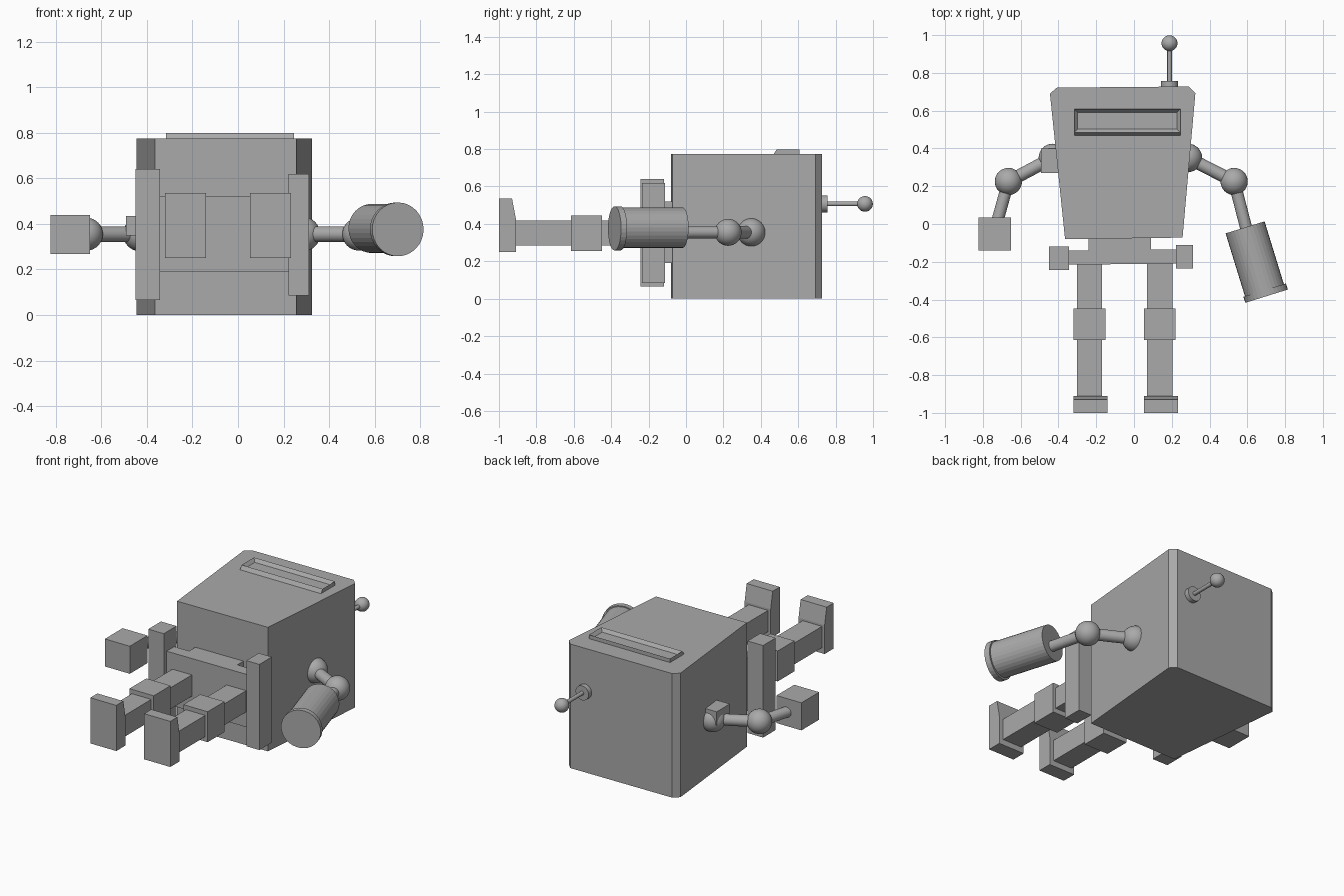
import bpy, bmesh
from mathutils import Vector

if "Cube" in bpy.data.objects:
    bpy.data.objects.remove(bpy.data.objects["Cube"])

gray = bpy.data.materials.new("robot gray")
gray.diffuse_color = (0.4, 0.4, 0.4, 1)
gray.use_nodes = True
gray.node_tree.nodes["Principled BSDF"].inputs["Base Color"].default_value = gray.diffuse_color


def finish(name, bm, smooth=False):
    bmesh.ops.recalc_face_normals(bm, faces=bm.faces)
    me = bpy.data.meshes.new(name)
    bm.to_mesh(me)
    bm.free()
    me.materials.append(gray)
    ob = bpy.data.objects.new(name, me)
    bpy.context.collection.objects.link(ob)
    if smooth:
        bpy.ops.object.select_all(action='DESELECT')
        ob.select_set(True)
        bpy.context.view_layer.objects.active = ob
        bpy.ops.object.shade_smooth_by_angle()
    return ob


def extrude_outline(points, vec):
    bm = bmesh.new()
    face = bm.faces.new([bm.verts.new(p) for p in points])
    ext = bmesh.ops.extrude_face_region(bm, geom=[face], use_keep_orig=True)
    moved = [g for g in ext["geom"] if isinstance(g, bmesh.types.BMVert)]
    bmesh.ops.translate(bm, verts=moved, vec=vec)
    bmesh.ops.recalc_face_normals(bm, faces=bm.faces)
    return bm


def plan_prism(name, outline, z0, z1):
    return finish(name, extrude_outline([(x, y, z0) for x, y in outline], (0, 0, z1 - z0)))


def box(name, x0, x1, y0, y1, z0, z1):
    return plan_prism(name, [(x0, y0), (x1, y0), (x1, y1), (x0, y1)], z0, z1)


def ball(name, loc, r):
    bm = bmesh.new()
    bmesh.ops.create_uvsphere(bm, u_segments=32, v_segments=16, radius=r)
    bmesh.ops.translate(bm, verts=bm.verts, vec=loc)
    return finish(name, bm, True)


def rod(name, a, b, r, smooth=True):
    a, b = Vector(a), Vector(b)
    bm = bmesh.new()
    bmesh.ops.create_cone(bm, cap_ends=True, segments=32, radius1=r, radius2=r, depth=(b - a).length)
    bm.transform((b - a).to_track_quat('Z', 'Y').to_matrix().to_4x4())
    bmesh.ops.translate(bm, verts=bm.verts, vec=(a + b) / 2)
    return finish(name, bm, smooth)


# Tapered body with clipped shoulder corners
plan_prism("body", [(-0.365, -0.08), (0.257, -0.072), (0.325, 0.693), (0.29, 0.728),
                    (-0.408, 0.722), (-0.445, 0.69)], 0, 0.775)

# Visor frame: sloped lower lip and sunken slot
bm = extrude_outline([(-0.315, y, z) for y, z in
                      [(0.468, 0.773), (0.485, 0.799), (0.608, 0.799), (0.608, 0.773)]], (0.56, 0, 0))
top = max(bm.faces, key=lambda f: f.calc_center_median().z)
bmesh.ops.inset_region(bm, faces=[top], thickness=0.024)
bmesh.ops.translate(bm, verts=list(top.verts), vec=(0, 0, -0.02))
finish("visor", bm)

# Hips and hip plates
plan_prism("hips", [(-0.345, -0.215), (0.23, -0.21), (0.23, -0.135), (0.09, -0.135), (0.09, -0.07),
                    (-0.24, -0.07), (-0.24, -0.14), (-0.345, -0.14)], 0.19, 0.52)
box("left_hip_plate", -0.45, -0.343, -0.243, -0.118, 0.065, 0.64)
box("right_hip_plate", 0.222, 0.312, -0.235, -0.112, 0.085, 0.62)

# Legs, knees and wedge feet
for side, cx in (("left", -0.236), ("right", 0.137)):
    box(side + "_leg", cx - 0.067, cx + 0.067, -0.93, -0.2, 0.285, 0.418)
    box(side + "_knee", cx - 0.084, cx + 0.084, -0.615, -0.448, 0.255, 0.445)
    foot = [(-1.0, 0.25), (-0.91, 0.25), (-0.91, 0.43), (-0.93, 0.535), (-1.0, 0.535)]
    finish(side + "_foot", extrude_outline([(cx - 0.085, y, z) for y, z in foot], (0.18, 0, 0)))

# Arms
ZA = 0.355
arms = (("left", (-0.43, 0.35, ZA), (-0.665, 0.225, ZA), (-0.722, 0.02, ZA)),
        ("right", (0.286, 0.35, ZA), (0.53, 0.225, ZA), (0.596, -0.03, ZA)))
for side, shoulder, elbow, wrist in arms:
    ball(side + "_shoulder", shoulder, 0.075)
    ball(side + "_elbow", elbow, 0.072)
    rod(side + "_upper_arm", shoulder, elbow, 0.034)
    rod(side + "_forearm", elbow, wrist, 0.032)
box("left_shoulder_block", -0.492, -0.37, 0.27, 0.4, 0.35, 0.435)
box("left_hand", -0.822, -0.65, -0.14, 0.035, 0.268, 0.44)

# Cannon on the right arm, with a rim at its end
rod("cannon", (0.588, -0.018, 0.38), (0.695, -0.365, 0.38), 0.108, False)
rod("cannon_rim", (0.692, -0.35, 0.376), (0.702, -0.382, 0.376), 0.118, False)

# Antenna
rod("antenna_base", (0.188, 0.715, 0.507), (0.188, 0.757, 0.507), 0.045)
rod("antenna_rod", (0.188, 0.75, 0.507), (0.188, 0.94, 0.507), 0.012)
ball("antenna_ball", (0.188, 0.957, 0.507), 0.042)
